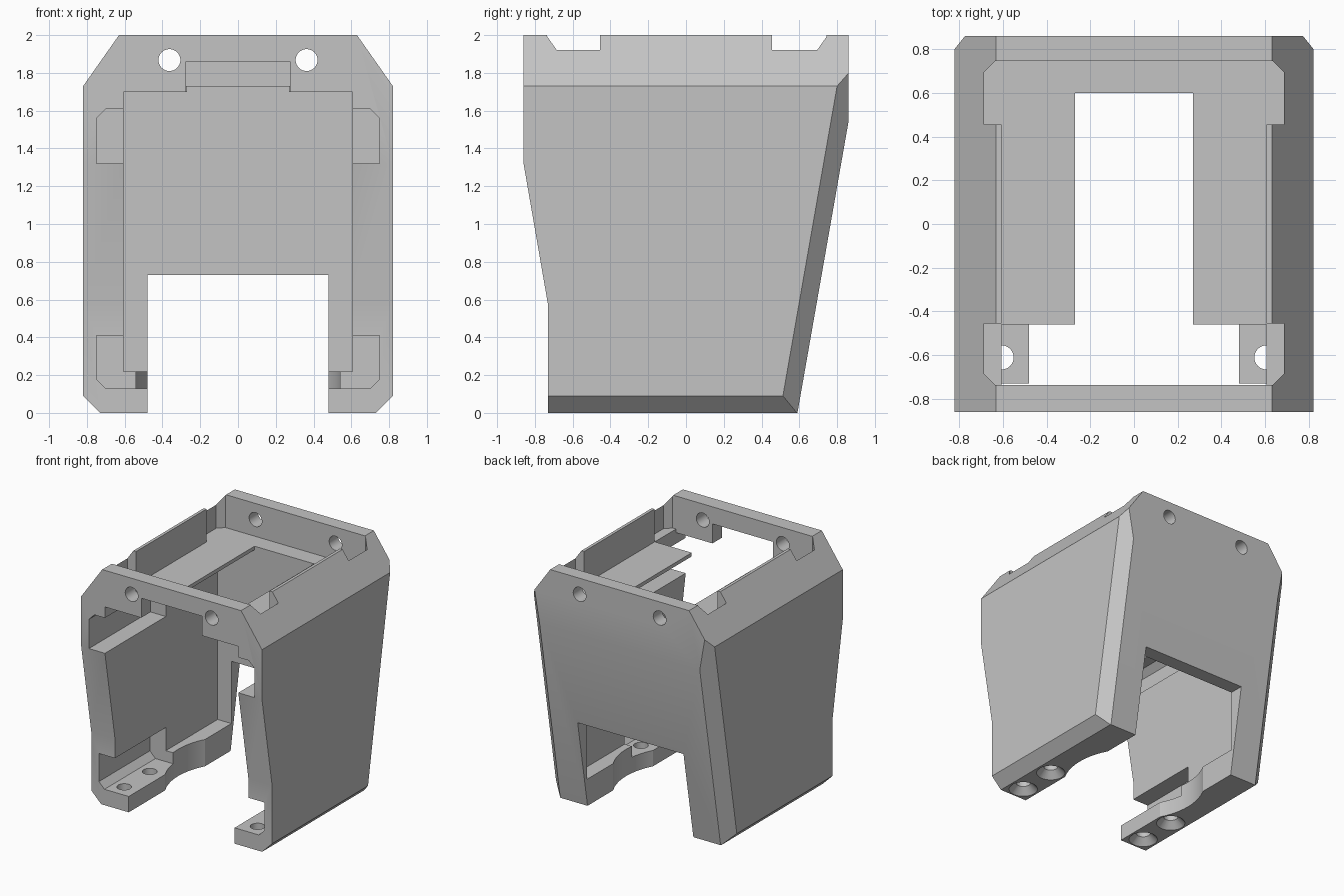
import bpy, bmesh, math
from mathutils import Vector

cube = bpy.data.objects.get("Cube")
if cube:
    bpy.data.objects.remove(cube, do_unlink=True)

grey = bpy.data.materials.new("matte grey")
grey.use_nodes = True
colour = (0.55, 0.55, 0.55, 1)
grey.diffuse_color = colour
grey.node_tree.nodes["Principled BSDF"].inputs["Base Color"].default_value = colour


def place(axis, u, v, d):
    # profile axes: x -> (y, z), y -> (x, z), z -> (x, y)
    return {"x": (d, u, v), "y": (u, d, v), "z": (u, v, d)}[axis]


def prism(name, profile, axis, lo, hi):
    bm = bmesh.new()
    ends = [[bm.verts.new(place(axis, u, v, d)) for u, v in profile] for d in (lo, hi)]
    bm.faces.new(ends[0])
    bm.faces.new(ends[1])
    n = len(profile)
    for i in range(n):
        j = (i + 1) % n
        bm.faces.new((ends[0][i], ends[0][j], ends[1][j], ends[1][i]))
    bmesh.ops.recalc_face_normals(bm, faces=bm.faces)
    return finish(bm, name)


def finish(bm, name):
    mesh = bpy.data.meshes.new(name)
    bm.to_mesh(mesh)
    bm.free()
    obj = bpy.data.objects.new(name, mesh)
    bpy.context.collection.objects.link(obj)
    return obj


def box(name, x, y, z):
    return prism(name, [(x[0], y[0]), (x[1], y[0]), (x[1], y[1]), (x[0], y[1])], "z", *z)


def circle(u, v, r, n=32):
    return [(u + r * math.cos(math.tau * i / n), v + r * math.sin(math.tau * i / n)) for i in range(n)]


def cut(cutter):
    cutter.hide_render = True
    mod = housing.modifiers.new("cut", "BOOLEAN")
    mod.operation, mod.solver, mod.object = "DIFFERENCE", "EXACT", cutter
    bpy.context.view_layer.objects.active = housing
    bpy.ops.object.modifier_apply(modifier=mod.name)
    bpy.data.objects.remove(cutter, do_unlink=True)


# Outer body: side profile with tapered front and back
side = [(-0.73, 0), (0.59, 0), (0.86, 1.54), (0.86, 2), (-0.86, 2), (-0.86, 1.32), (-0.73, 0.57)]
housing = prism("housing", side, "x", -0.82, 0.82)

# Top, bottom and rear corner chamfers on both sides
bm = bmesh.new()
bm.from_mesh(housing.data)
for s in (-1, 1):
    for point, normal in (((0.82, 0, 1.73), (0.27, 0, 0.19)),
                          ((0.82, 0, 0.09), (1, 0, -1)),
                          ((0.82, 0.80, 1.73), (1, 1, -0.175))):
        out = bmesh.ops.bisect_plane(
            bm, geom=bm.verts[:] + bm.edges[:] + bm.faces[:],
            plane_co=Vector((s * point[0], point[1], point[2])),
            plane_no=Vector((s * normal[0], normal[1], normal[2])), clear_outer=True)
        rim = [e for e in out["geom_cut"] if isinstance(e, bmesh.types.BMEdge)]
        bmesh.ops.edgeloop_fill(bm, edges=rim)
bmesh.ops.recalc_face_normals(bm, faces=bm.faces)
bm.to_mesh(housing.data)
bm.free()

# Main bay open to the front, notch above it, and open top well
cut(box("main_bay", (-0.605, 0.605), (-1, 0.6), (0.22, 1.70)))
cut(box("front_notch", (-0.275, 0.275), (-1, -0.6), (1.6, 1.86)))
cut(box("top_well", (-0.605, 0.605), (-0.735, 0.745), (1.73, 2.2)))

# Gaps in the shelf between bay and well
cut(box("shelf_gap", (-0.27, 0.27), (-0.5, 0.6), (1.6, 1.8)))
cut(box("shelf_front_gap", (-0.605, 0.605), (-0.735, -0.46), (1.6, 1.8)))

# Rear doorway and the gap between the two feet
cut(box("rear_doorway", (-0.48, 0.48), (-1, 1), (-0.2, 0.73)))
cut(prism("foot_scallop", circle(0, 0, 0.545, 64), "z", -0.2, 0.3))

for s in (-1, 1):
    # Corner pockets of the top well
    for e, end in ((-1, 0.735), (1, 0.745)):
        pocket = [(0.55, 0.455), (0.685, 0.455), (0.685, end - 0.05), (0.635, end), (0.55, end)]
        cut(prism("corner_pocket", [(s * x, e * y) for x, y in pocket], "z", 1.73, 2.2))
    # Slots running back from the front
    upper = [(0.55, 1.32), (0.75, 1.32), (0.75, 1.56), (0.70, 1.61), (0.55, 1.61)]
    lower = [(0.40, 0.13), (0.70, 0.13), (0.75, 0.18), (0.75, 0.41), (0.55, 0.41), (0.55, 0.3), (0.40, 0.3)]
    for slot in (upper, lower):
        cut(prism("front_slot", [(s * x, z) for x, z in slot], "y", -1, -0.07))
    # Fixing holes through the front and rear walls
    cut(prism("wall_hole", circle(s * 0.363, 1.868, 0.058), "y", -1, 1))
    # Countersunk foot holes
    for y in (-0.61, -0.28):
        cut(prism("foot_hole", circle(s * 0.605, y, 0.055), "z", -0.1, 0.16))
        bm = bmesh.new()
        bmesh.ops.create_cone(bm, cap_ends=True, segments=32, radius1=0.13, radius2=0.05, depth=0.08)
        bmesh.ops.translate(bm, verts=bm.verts, vec=(s * 0.605, y, 0.02))
        cut(finish(bm, "countersink"))

housing.data.materials.clear()
housing.data.materials.append(grey)
for p in housing.data.polygons:
    p.material_index = 0
housing.select_set(True)
bpy.context.view_layer.objects.active = housing
bpy.ops.object.shade_smooth_by_angle(angle=math.radians(25))
